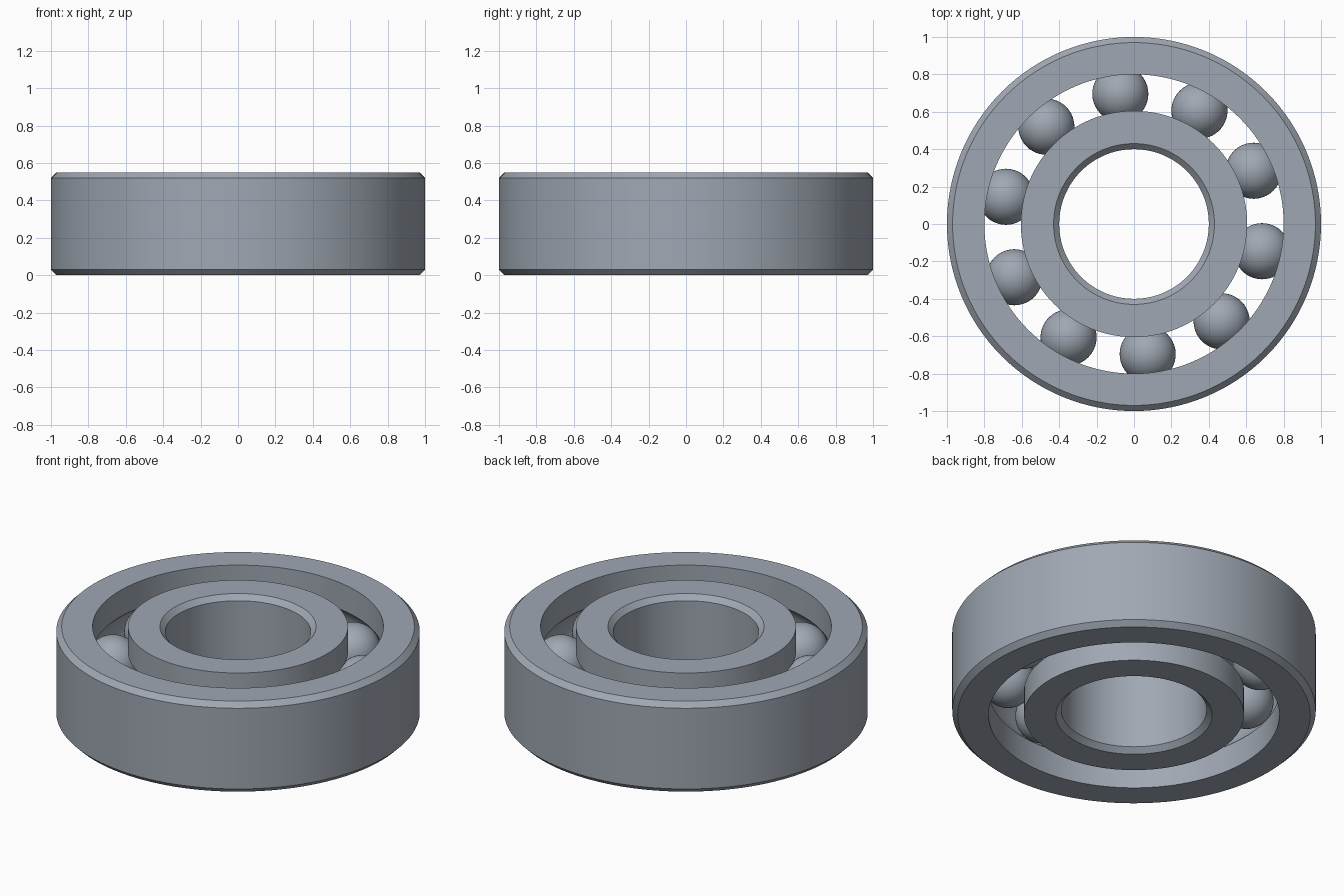
import bpy, bmesh
from math import asin, cos, sin, pi, radians

cube = bpy.data.objects.get("Cube")
if cube:
    bpy.data.objects.remove(cube, do_unlink=True)

HEIGHT, CHAMFER = 0.55, 0.03
MID = HEIGHT / 2
PITCH, BALL, GROOVE = 0.70, 0.15, 0.152
BALLS = 10

steel = bpy.data.materials.new("steel grey")
steel.use_nodes = True
color = (0.35, 0.39, 0.45, 1)
steel.diffuse_color = color
steel.node_tree.nodes["Principled BSDF"].inputs["Base Color"].default_value = color


def finish(name, bm):
    """Turn a bmesh into a smooth shaded steel object."""
    bmesh.ops.recalc_face_normals(bm, faces=bm.faces)
    mesh = bpy.data.meshes.new(name)
    bm.to_mesh(mesh)
    bm.free()
    mesh.materials.append(steel)
    obj = bpy.data.objects.new(name, mesh)
    bpy.context.collection.objects.link(obj)
    bpy.ops.object.select_all(action="DESELECT")
    obj.select_set(True)
    bpy.context.view_layer.objects.active = obj
    bpy.ops.object.shade_smooth_by_angle(angle=radians(25))
    return obj


def ring(name, plain, grooved, segments=128, arc=16):
    """Revolve a ring: chamfered plain wall on one side, ball groove on the other."""
    side = 1 if plain > grooved else -1
    inset = plain - side * CHAMFER
    profile = [(grooved, 0), (inset, 0), (plain, CHAMFER),
               (plain, HEIGHT - CHAMFER), (inset, HEIGHT), (grooved, HEIGHT)]
    # Groove arc, from its upper edge down to its lower edge
    half = pi / 2 - asin(abs(grooved - PITCH) / GROOVE)
    for i in range(arc + 1):
        a = half * (1 - 2 * i / arc)
        profile.append((PITCH + side * GROOVE * cos(a), MID + GROOVE * sin(a)))

    bm = bmesh.new()
    loops = []
    for s in range(segments):
        t = 2 * pi * s / segments
        loops.append([bm.verts.new((r * cos(t), r * sin(t), z)) for r, z in profile])
    n = len(profile)
    for s in range(segments):
        a, b = loops[s], loops[(s + 1) % segments]
        for i in range(n):
            j = (i + 1) % n
            bm.faces.new((a[i], b[i], b[j], a[j]))
    return finish(name, bm)


# Outer and inner races
ring("outer_ring", 1.0, 0.80)
ring("inner_ring", 0.40, 0.605)

# Rolling balls spaced evenly in the grooves
for k in range(BALLS):
    t = radians(24) + 2 * pi * k / BALLS
    bm = bmesh.new()
    bmesh.ops.create_uvsphere(bm, u_segments=40, v_segments=24, radius=BALL)
    ball = finish(f"ball_{k + 1}", bm)
    ball.location = (PITCH * cos(t), PITCH * sin(t), MID)
